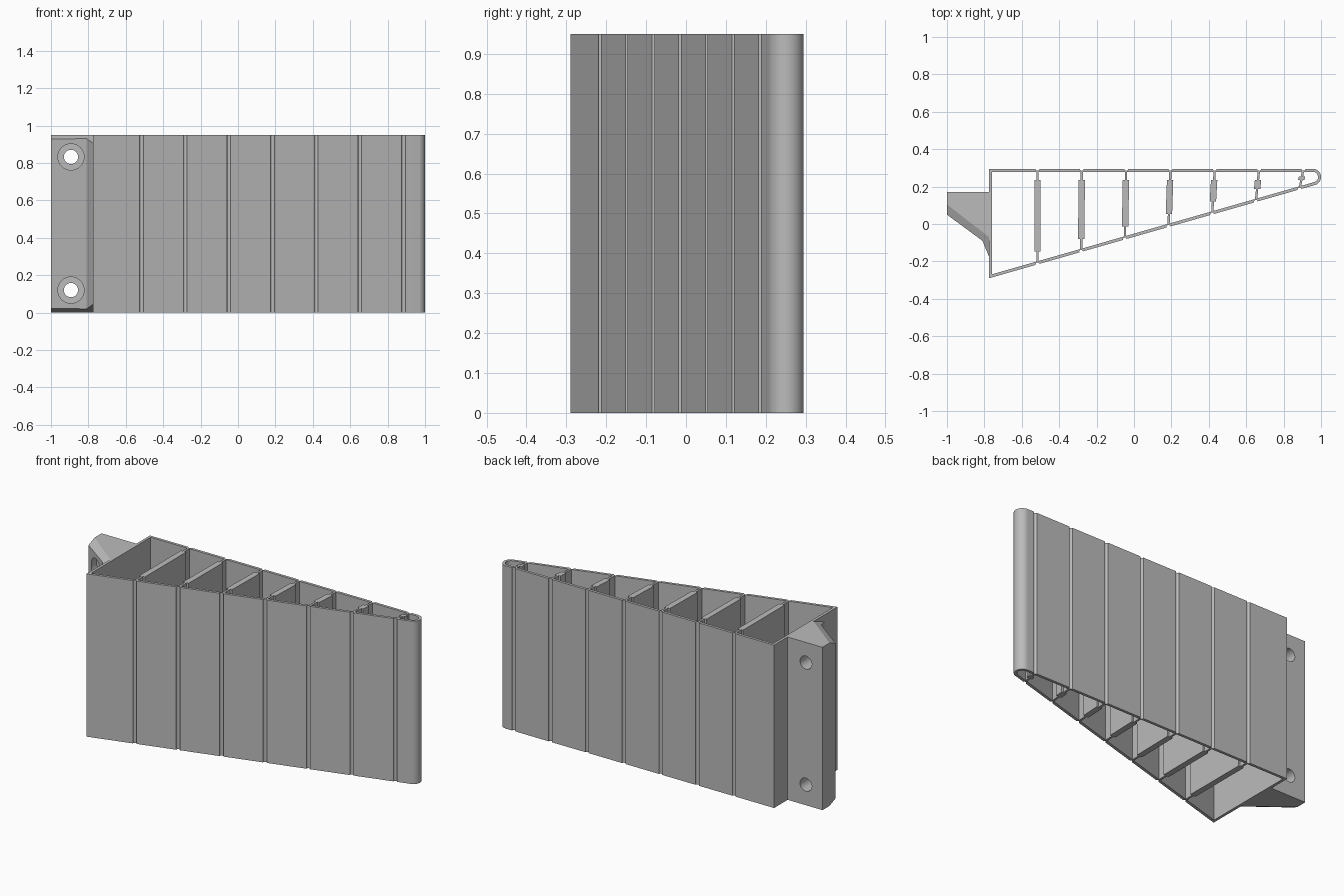
import bpy, bmesh, math
from mathutils import Vector

cube = bpy.data.objects.get("Cube")
if cube:
    bpy.data.objects.remove(cube)

HEIGHT = 0.95
LEFT, BACK, CORNER = -0.775, 0.295, -0.29   # wall extents
SLOPE = 0.286                               # slope of the tapering wall
WALL = 0.016
GROOVE = 0.0105
RIBS = 7

grey = bpy.data.materials.new("grey plastic")
grey.use_nodes = True
grey.diffuse_color = (0.5, 0.5, 0.5, 1)
grey.node_tree.nodes["Principled BSDF"].inputs["Base Color"].default_value = (0.5, 0.5, 0.5, 1)


def finish(name, bm, smooth=False):
    bmesh.ops.recalc_face_normals(bm, faces=bm.faces)
    mesh = bpy.data.meshes.new(name)
    bm.to_mesh(mesh)
    bm.free()
    mesh.materials.append(grey)
    obj = bpy.data.objects.new(name, mesh)
    bpy.context.collection.objects.link(obj)
    if smooth:
        bpy.ops.object.select_all(action='DESELECT')
        obj.select_set(True)
        bpy.context.view_layer.objects.active = obj
        bpy.ops.object.shade_smooth_by_angle(angle=math.radians(35))
    return obj


def prism(points):
    bm = bmesh.new()
    face = bm.faces.new([bm.verts.new((x, y, 0)) for x, y in points])
    new = bmesh.ops.extrude_face_region(bm, geom=[face])["geom"]
    bmesh.ops.translate(bm, vec=(0, 0, HEIGHT),
                        verts=[v for v in new if isinstance(v, bmesh.types.BMVert)])
    return bm


def front_y(x):
    return CORNER + SLOPE * (x - LEFT)


# Rib joints on the tapering front wall and the straight back wall
front_joints = [Vector((x, front_y(x))) for x in (-0.516 + 0.2335 * i for i in range(RIBS))]
back_joints = [Vector((-0.516 + 0.237 * i, BACK)) for i in range(RIBS)]

# Shell: matching outer and inner stations around the outline
tangent = Vector((1, SLOPE)).normalized()
normal = Vector((tangent.y, -tangent.x))
stations = [(Vector((LEFT, BACK)), Vector((LEFT + WALL, BACK - WALL))),
            (Vector((LEFT, CORNER)),
             Vector((LEFT + WALL, front_y(LEFT + WALL) + WALL / tangent.x)))]


def add_groove(p, t, n):
    for i in range(9):
        a = math.pi * i / 8
        along = p - t * math.cos(a) * GROOVE
        stations.append((along - n * math.sin(a) * GROOVE, along - n * WALL))


for p in front_joints:
    add_groove(p, tangent, normal)
radius = 0.044
centre = Vector((1 - radius, BACK - radius))
start = math.atan2(normal.y, normal.x)
for i in range(25):
    a = start + (math.pi / 2 - start) * i / 24
    ray = Vector((math.cos(a), math.sin(a)))
    stations.append((centre + ray * radius, centre + ray * (radius - WALL)))
for p in reversed(back_joints):
    add_groove(p, Vector((-1, 0)), Vector((0, 1)))

bm = bmesh.new()
rings = [[bm.verts.new((p.x, p.y, z)) for p in pair for z in (0, HEIGHT)] for pair in stations]
for a, b in zip(rings, rings[1:] + rings[:1]):
    for i, j in ((0, 1), (1, 3), (3, 2), (2, 0)):
        bm.faces.new((a[i], a[j], b[j], b[i]))
finish("tapered_shell", bm, True)

# Cross ribs: thin hinges at both ends and a thick middle
for i, (f, b) in enumerate(zip(front_joints, back_joints)):
    low, high = sorted((f.y + 0.07, b.y - 0.06))
    levels = [(f.y + 0.0125, 0.006), (low, 0.006), (low, 0.017),
              (high, 0.017), (high, 0.006), (b.y - 0.0125, 0.006)]

    def side(sign):
        return [(f.x + (b.x - f.x) * (y - f.y) / (b.y - f.y) + sign * w, y) for y, w in levels]
    finish(f"rib_{i + 1}", prism(side(1) + side(-1)[::-1]))

# Mounting block with sloped ends
bm = prism([(-1, 0.17), (LEFT + 0.004, 0.17), (LEFT + 0.004, -0.185),
            (-0.81, -0.09), (-1, 0.05)])
edge = Vector((0.225, -0.175, 0)).normalized()
out = Vector((edge.y, -edge.x, 0))
for z, s in ((HEIGHT, 1), (0, -1)):
    bmesh.ops.bisect_plane(bm, geom=bm.verts[:] + bm.edges[:] + bm.faces[:],
                           plane_co=(-1, 0.105, z),
                           plane_no=out * 0.53 + Vector((0, 0, s)), clear_outer=True)
    bmesh.ops.holes_fill(bm, edges=[e for e in bm.edges if e.is_boundary])
block = finish("mounting_block", bm)


# Screw holes with counterbores
def cut(z, r, y0, y1):
    bpy.ops.mesh.primitive_cylinder_add(vertices=48, radius=r, depth=y1 - y0,
                                        location=(-0.893, (y0 + y1) / 2, z),
                                        rotation=(math.pi / 2, 0, 0))
    cutter = bpy.context.object
    cutter.name = "hole_cutter"
    mod = block.modifiers.new("hole", 'BOOLEAN')
    mod.operation = 'DIFFERENCE'
    mod.solver = 'EXACT'
    mod.object = cutter
    bpy.ops.object.select_all(action='DESELECT')
    block.select_set(True)
    bpy.context.view_layer.objects.active = block
    bpy.ops.object.modifier_apply(modifier=mod.name)
    bpy.data.objects.remove(cutter)


for z in (0.12, 0.832):
    cut(z, 0.07, -0.4, 0.07)
    cut(z, 0.038, -0.4, 0.4)
block.select_set(True)
bpy.context.view_layer.objects.active = block
bpy.ops.object.shade_smooth_by_angle(angle=math.radians(20))
